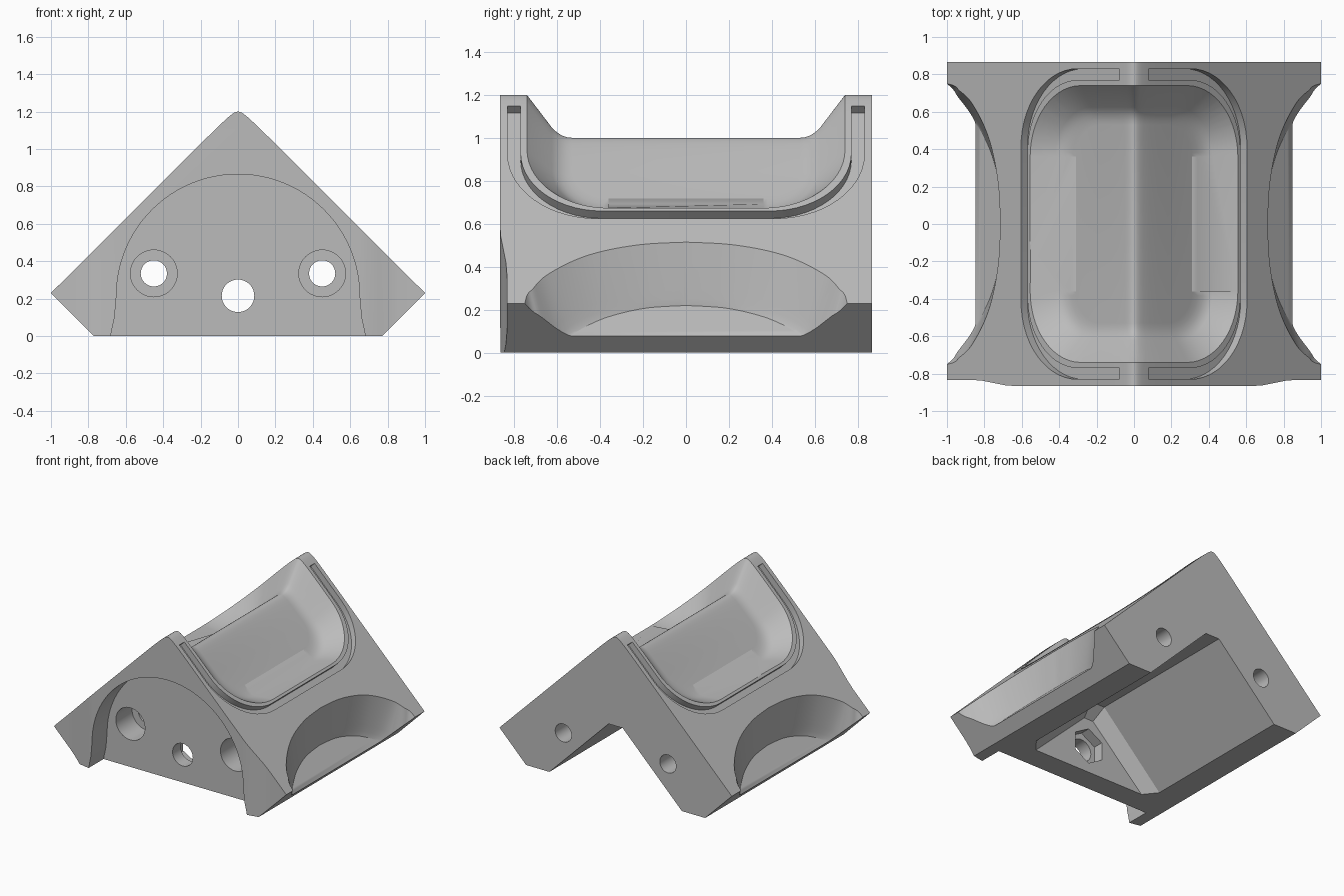
import bpy, bmesh
from math import sin, cos, pi, sqrt, radians

old = bpy.data.objects.get("Cube")
if old:
    bpy.data.objects.remove(old, do_unlink=True)

grey = bpy.data.materials.new("plain grey")
grey.use_nodes = True
colour = (0.5, 0.5, 0.5, 1)
grey.diffuse_color = colour
grey.node_tree.nodes["Principled BSDF"].inputs["Base Color"].default_value = colour


def sweep(name, sections):
    """Solid skinned through a series of closed sections, capped at both ends."""
    bm = bmesh.new()
    rows = [[bm.verts.new(p) for p in s] for s in sections]
    n = len(rows[0])
    for a, b in zip(rows, rows[1:]):
        for i in range(n):
            j = (i + 1) % n
            bm.faces.new((a[i], a[j], b[j], b[i]))
    bm.faces.new(rows[0])
    bm.faces.new(rows[-1])
    bmesh.ops.recalc_face_normals(bm, faces=bm.faces)
    mesh = bpy.data.meshes.new(name)
    bm.to_mesh(mesh)
    bm.free()
    mesh.materials.append(grey)
    obj = bpy.data.objects.new(name, mesh)
    bpy.context.collection.objects.link(obj)
    return obj


def along_y(name, *stations):
    return sweep(name, [[(x, y, z) for x, z in prof] for y, prof in stations])


def circle(cx, cz, r, n=48, turn=0.0):
    return [(cx + r * cos(turn + 2 * pi * i / n), cz + r * sin(turn + 2 * pi * i / n))
            for i in range(n)]


def roof(c, x):
    """Height of a 45 degree roof with a rounded ridge."""
    return c - sqrt(x * x + 0.03 ** 2)


def corner(hx, hy, rx, ry, n=14):
    """Rounded corner from the long side round to the end, in plan."""
    return [(hx - rx + rx * cos(pi / 2 * i / n), hy - ry + ry * sin(pi / 2 * i / n))
            for i in range(n + 1)]


def recess(name, rim, c0, floor, c1, levels, side=1):
    """Dished cutter, symmetric in y, from a rim outline down to a floor outline."""
    sections = []
    for (ax, ay), (bx, by) in zip(rim, floor):
        half = []
        for f, g in levels:
            x, y = ax + (bx - ax) * f, ay + (by - ay) * f
            half.append((side * x, y, roof(c0 + (c1 - c0) * g, x)))
        sections.append(half + [(x, -y, z) for x, y, z in reversed(half)])
    return sweep(name, sections)


def smooth_path(points, steps=6):
    """Catmull-Rom smoothing of a plan outline."""
    out = []
    pts = [points[0]] + points + [points[-1]]
    for a, b, c, d in zip(pts, pts[1:], pts[2:], pts[3:]):
        for k in range(steps):
            t = k / steps
            out.append(tuple(0.5 * (2 * q + (r - p) * t + (2 * p - 5 * q + 4 * r - s) * t * t
                                    + (3 * q - p - 3 * r + s) * t ** 3)
                             for p, q, r, s in zip(a, b, c, d)))
    return out + [points[-1]]


# Angled body: roof profile with bevelled feet
ridge = [0.2 * i / 20 for i in range(-20, 21)]
profile = [(-0.77, 0), (-1, 0.23)] + [(x, roof(1.23, x)) for x in ridge] + [(1, 0.23), (0.77, 0)]
body = along_y("corner_bracket", (-0.865, profile), (0.865, profile))
cutters = []

# Open inner angle with a bevel against the front wall
inner = [(-0.62, -0.05), (0.62, -0.05), (0.06, 0.51), (-0.06, 0.51)]
end = [(-0.54, -0.05), (0.54, -0.05), (0.04, 0.43), (-0.04, 0.43)]
cutters.append(along_y("inner_angle", (1, inner), (-0.4, inner), (-0.5, end)))

# Arched recess in the front wall
arch = [(0.69, -0.05), (0.675, 0.03), (0.66, 0.1)]
arch = arch + [(0.65 * cos(pi * i / 48), 0.215 + 0.65 * sin(pi * i / 48)) for i in range(49)] \
    + [(-x, z) for x, z in reversed(arch)]
cutters.append(along_y("front_arch", (-1, arch), (-0.68, arch)))

# Dished pocket over the ridge
levels = [(-0.3, -0.41), (0.55, 0.76), (0.66, 0.87), (0.76, 0.94), (0.88, 0.985), (1, 1)]


def pocket_outline(hx, hy, rx, ry):
    quarter = corner(hx, hy, rx, ry)
    top = [((hx - rx) * k, hy) for k in (0.7, 0.45, 0.28, 0.18, 0.1, 0.05)]
    half = quarter + top
    return half + [(0, hy)] + [(-x, y) for x, y in reversed(half)]


cutters.append(recess("pocket", pocket_outline(0.555, 0.74, 0.27, 0.38), 1.23,
                      pocket_outline(0.31, 0.53, 0.13, 0.17), 1.03, levels))

# Scooped lower edges, groove halves, front corner relief and bolt holes on each side
scoop_rim = smooth_path([(0.715, 0.01), (0.725, 0.2), (0.755, 0.38), (0.8, 0.52),
                         (0.87, 0.65), (0.93, 0.71), (1.0, 0.75), (1.3, 0.78)])
scoop_floor = smooth_path([(0.705, 0.01), (0.715, 0.17), (0.74, 0.3), (0.78, 0.42),
                           (0.845, 0.53), (0.95, 0.6), (1.05, 0.64), (1.3, 0.68)])
scoop_levels = [(-0.15, -0.2), (0, 0), (0.6, 0.75), (0.75, 0.89), (0.88, 0.97), (1, 1)]
relief = [(0.64, -0.95), (0.64, -0.866), (0.69, -0.862), (0.75, -0.85), (0.81, -0.838),
          (0.86, -0.834), (1.1, -0.834), (1.1, -0.95)]

for s in (1, -1):
    cutters.append(recess("edge_scoop", scoop_rim, 1.23, scoop_floor, 0.925, scoop_levels, s))

    outer = corner(0.605, 0.83, 0.3, 0.42) + [(0.08, 0.83)]
    inside = corner(0.57, 0.77, 0.27, 0.38) + [(0.08, 0.77)]
    pairs = list(zip(outer, inside))
    pairs = [((a, -b), (c, -d)) for (a, b), (c, d) in reversed(pairs)] + pairs
    groove = []
    for (ox, oy), (ix, iy) in pairs:
        groove.append([(s * (x + d), y, 1.23 - x + d) for x, y, d in
                       ((ox, oy, 0.035), (ix, iy, 0.035), (ix, iy, -0.035), (ox, oy, -0.035))])
    cutters.append(sweep("rim_groove", groove))

    cutters.append(sweep("corner_relief", [[(s * x, y, z) for x, y in relief] for z in (-0.1, 0.7)]))

    bolt, bore = circle(s * 0.45, 0.335, 0.07), circle(s * 0.45, 0.335, 0.125)
    cutters.append(along_y("bolt_hole", (-0.9, bolt), (1, bolt)))
    cutters.append(along_y("bolt_counterbore", (-0.9, bore), (-0.48, bore)))

# Centre hole and hexagonal nut seat through the front wall
hole, seat = circle(0, 0.215, 0.087), circle(0, 0.215, 0.14, 6, pi / 6)
cutters.append(along_y("centre_hole", (-0.9, hole), (-0.3, hole)))
cutters.append(along_y("nut_seat", (-0.58, seat), (-0.45, seat)))

# Cut everything out of the body
bpy.context.view_layer.objects.active = body
for cutter in cutters:
    cutter.hide_render = True
    mod = body.modifiers.new(cutter.name, "BOOLEAN")
    mod.operation = "DIFFERENCE"
    mod.solver = "EXACT"
    mod.object = cutter
    bpy.ops.object.modifier_apply(modifier=mod.name)
    bpy.data.objects.remove(cutter, do_unlink=True)

# Smooth curved areas, keep hard edges crisp
bpy.ops.object.select_all(action="DESELECT")
body.select_set(True)
bpy.ops.object.shade_smooth_by_angle(angle=radians(28))
